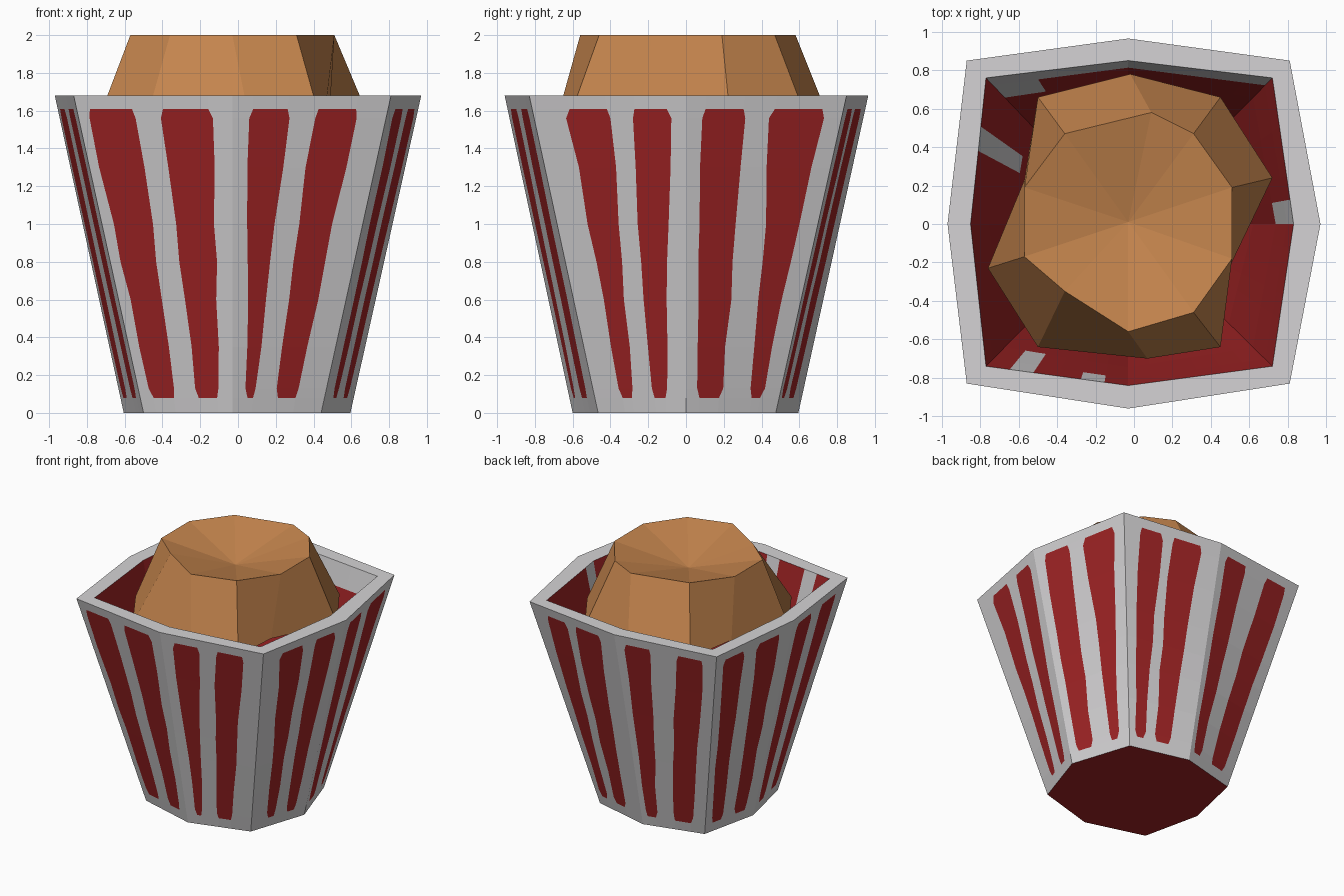
import bpy, bmesh, random
from mathutils import Vector

if "Cube" in bpy.data.objects:
    bpy.data.objects.remove(bpy.data.objects["Cube"])

random.seed(4)


def material(name, col):
    m = bpy.data.materials.new(name)
    m.diffuse_color = (*col, 1)
    m.use_nodes = True
    m.node_tree.nodes["Principled BSDF"].inputs["Base Color"].default_value = m.diffuse_color
    return m


GREY = material("pale grey", (0.66, 0.65, 0.66))
RED = material("deep red", (0.35, 0.017, 0.018))
CARAMEL = material("caramel", (0.56, 0.235, 0.075))


def make_object(name, bm, mats):
    bmesh.ops.remove_doubles(bm, verts=bm.verts, dist=0.0005)
    me = bpy.data.meshes.new(name)
    bm.to_mesh(me)
    bm.free()
    for m in mats:
        me.materials.append(m)
    ob = bpy.data.objects.new(name, me)
    bpy.context.collection.objects.link(ob)


def face(bm, pts, mat=0):
    f = bm.faces.new([bm.verts.new(p) for p in pts])
    f.material_index = mat


def ring(pts, z):
    return [Vector((x, y, z)) for x, y in pts]


# bucket rings, counter-clockwise from the front-left corner
H, FLOOR = 1.68, 0.08
top = ring([(-.87, -.83), (-.03, -.96), (.81, -.83), (.97, 0),
            (.81, .85), (-.03, .965), (-.87, .85), (-.97, 0)], H)
base = ring([(-.50, -.465), (-.03, -.6), (.44, -.465), (.595, 0),
             (.44, .475), (-.03, .595), (-.50, .475), (-.605, 0)], 0)
rim = ring([(-.77, -.74), (-.03, -.84), (.72, -.74), (.83, 0),
            (.72, .76), (-.03, .85), (-.77, .76), (-.85, 0)], H)
floor = [Vector((-.03 + (p.x + .03) * .88, p.y * .88, FLOOR)) for p in base]


def wall_point(lo, hi, i, u, z):
    """Point on wall i at fraction u along it and height z."""
    j = (i + 1) % 8
    t = (z - lo[0].z) / (hi[0].z - lo[0].z)
    return lo[i].lerp(hi[i], t).lerp(lo[j].lerp(hi[j], t), u)


# stripe edges along each wall: low end, high end
plain = ((.12, .34, .58, .81), (.10, .38, .55, .85))
stripes = {
    0: ((.12, .39, .61, .86), (.06, .38, .53, .87)),
    1: ((.14, .25, .47, .71), (.11, .38, .53, .82)),
    2: ((.28, .43, .63, .80), (.22, .51, .64, .90)),
    3: ((.12, .38, .68, .82), (.10, .39, .54, .89)),
    4: ((.10, .25, .42, .66), (.16, .41, .50, .82)),
    5: ((.07, .25, .50, .80), (.08, .36, .60, .88)),
}
Z0, Z1 = 0.08, 1.61
rows = [0, Z0, .13, .35, .6, .8, 1.0, 1.3, 1.56, Z1, H]

bm = bmesh.new()
for i in range(8):
    low, high = stripes.get(i, plain)
    lines = []
    for z in rows:
        t = min(max((z - Z0) / (Z1 - Z0), 0), 1)
        us = [a + (b - a) * t for a, b in zip(low, high)]
        if z <= Z0 or z >= Z1:        # clipped stripe corners
            us = [u + .025 * s for u, s in zip(us, (1, -1, 1, -1))]
        else:                         # hand-painted wobble
            us = [u + random.uniform(-.012, .012) for u in us]
        lines.append([wall_point(base, top, i, u, z) for u in [0, *us, 1]])
    for r in range(len(rows) - 1):
        a, b = lines[r], lines[r + 1]
        for c in range(5):
            red = c in (1, 3) and 0 < r < len(rows) - 2
            face(bm, (a[c], a[c + 1], b[c + 1], b[c]), int(red))
    # flat rim
    j = (i + 1) % 8
    face(bm, (top[i], top[j], rim[j], rim[i]))
face(bm, base[::-1], 1)
make_object("bucket_outside", bm, [GREY, RED])

# bucket lining: red with a few bare patches (wall, column, lowest height)
patches = {(6, 2): .6, (5, 4): 1.2, (5, 5): 1.2, (3, 0): 1.2,
           (0, 1): 1.2, (0, 4): 1.5}
levels = [FLOOR, .6, 1.2, 1.5, H]
bm = bmesh.new()
for i in range(8):
    for z0, z1 in zip(levels, levels[1:]):
        for c in range(6):
            bare = z0 >= patches.get((i, c), 9) or (i in (4, 5) and z0 >= 1.5)
            q = [wall_point(floor, rim, i, u / 6, z)
                 for u, z in ((c + 1, z0), (c, z0), (c, z1), (c + 1, z1))]
            face(bm, q, 0 if bare else 1)
face(bm, floor, 1)
make_object("bucket_lining", bm, [GREY, RED])

# faceted filling with a dished top
upper = ring([(-.57, .19), (-.57, -.17), (-.36, -.35), (-.03, -.56), (.31, -.46),
              (.51, -.18), (.51, .19), (.31, .47), (.09, .58), (-.36, .47)], 2.0)
lower = ring([(-.57, .23), (-.76, -.23), (-.50, -.64), (.07, -.70), (.45, -.64),
              (.48, -.26), (.72, .24), (.45, .66), (-.02, .78), (-.50, .66)], 1.5)
centre = Vector((-.03, .01, 1.86))
bm = bmesh.new()
for k in range(10):
    n = (k + 1) % 10
    face(bm, (lower[k], lower[n], upper[n], upper[k]))
    face(bm, (upper[k], upper[n], centre))
face(bm, lower[::-1])
make_object("filling", bm, [CARAMEL])
